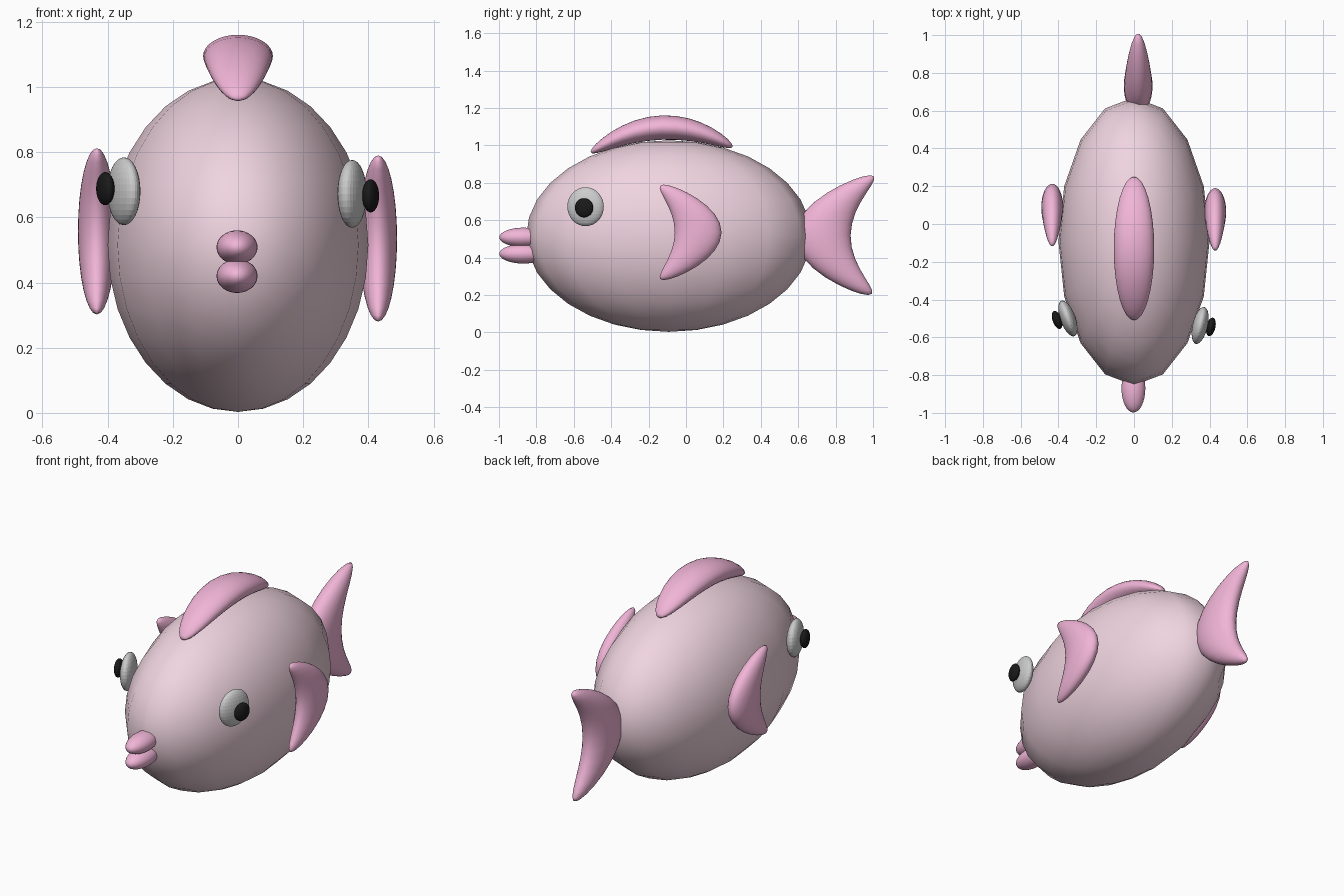
import bpy, bmesh
from math import radians
from mathutils import Matrix, Vector

if "Cube" in bpy.data.objects:
    bpy.data.objects.remove(bpy.data.objects["Cube"])


def material(name, rgb):
    m = bpy.data.materials.new(name)
    m.diffuse_color = (*rgb, 1)
    m.use_nodes = True
    m.node_tree.nodes["Principled BSDF"].inputs["Base Color"].default_value = m.diffuse_color
    return m


SKIN = material("skin", (0.87, 0.66, 0.74))
FIN = material("fin_pink", (0.88, 0.46, 0.68))
BLACK = material("black", (0.01, 0.01, 0.01))


def blob(name, loc, radii, mat=None, turn=0, seg=32, rings=16, bend=None, smooth=True):
    """Ellipsoid, optionally bent, turned about z and placed."""
    bm = bmesh.new()
    bmesh.ops.create_uvsphere(bm, u_segments=seg, v_segments=rings, radius=1)
    if bend:
        for v in bm.verts:
            v.co = bend(*v.co)
    else:
        bm.transform(Matrix.Diagonal((*radii, 1)))
    bm.transform(Matrix.Rotation(radians(turn), 4, 'Z'))
    bmesh.ops.recalc_face_normals(bm, faces=bm.faces[:])
    for f in bm.faces:
        f.smooth = smooth
    me = bpy.data.meshes.new(name)
    bm.to_mesh(me)
    bm.free()
    if mat:
        me.materials.append(mat)
    ob = bpy.data.objects.new(name, me)
    ob.location = loc
    bpy.context.collection.objects.link(ob)
    return ob


def fin(name, loc, thick, width, length, curve, tilt=0, upright=True):
    """Crescent: an ellipsoid whose long axis is bent into a parabola."""
    def bend(a, b, c):
        across = b * width + curve * c * c + tilt * c
        along = c * length
        return Vector((a * thick, across, along) if upright
                      else (a * thick, along, across))
    return blob(name, loc, None, FIN, bend=bend)


# body
blob("body", (0, -0.092, 0.515), (0.4, 0.762, 0.512), SKIN, seg=16, rings=16)

# fins and tail
fin("dorsal_fin", (0, -0.13, 1.095), 0.107, 0.065, 0.38, -0.115, 0.015, upright=False)
fin("tail_fin", (0.022, 0.731, 0.52), 0.076, 0.149, 0.32, 0.249, 0.006)
fin("right_fin", (0.43, 0.065, 0.535), 0.058, 0.125, 0.255, -0.185)
fin("left_fin", (-0.433, 0.088, 0.557), 0.058, 0.125, 0.255, -0.185)

# lips
for name, z in (("upper_lip", 0.508), ("lower_lip", 0.42)):
    blob(name, (-0.003, -0.87, z), (0.063, 0.128, 0.052), FIN)

# eyes with pupils
for side, s, y, z, turn in (("right", 1, -0.537, 0.672, -13), ("left", -1, -0.5, 0.68, 20)):
    blob(side + "_eye", (s * 0.35, y, z), (0.04, 0.1, 0.104), None, turn, smooth=False)
    blob(side + "_pupil", (s * 0.407, y - 0.008, z - 0.006 if s > 0 else z + 0.008),
         (0.024, 0.05, 0.051), BLACK, turn)
